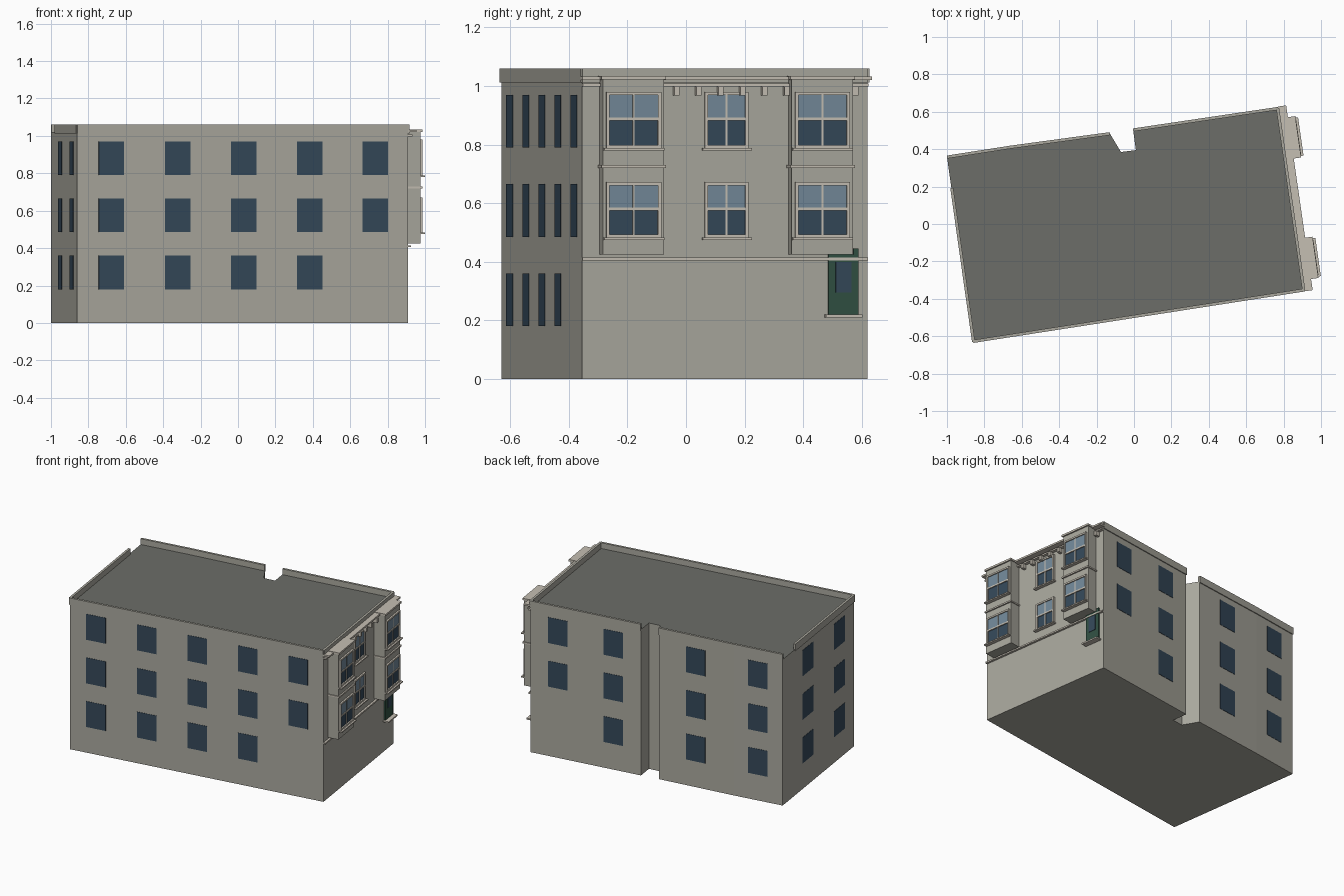
import bpy, bmesh
from mathutils import Vector, Matrix

if "Cube" in bpy.data.objects:
    bpy.data.objects.remove(bpy.data.objects["Cube"])


def mat(name, *rgb):
    m = bpy.data.materials.new(name)
    m.diffuse_color = (*rgb, 1)
    m.use_nodes = True
    m.node_tree.nodes["Principled BSDF"].inputs["Base Color"].default_value = m.diffuse_color
    return m


WALL = mat("wall", 0.40, 0.39, 0.34)
TRIM = mat("trim", 0.56, 0.52, 0.45)
ROOF = mat("roof", 0.15, 0.155, 0.14)
DARK = mat("dark_glass", 0.035, 0.065, 0.10)
LIGHT = mat("light_glass", 0.17, 0.25, 0.32)
GREEN = mat("door_green", 0.03, 0.08, 0.055)

# footprint, counter-clockwise
FL, FR, BR, BL = (-0.86, -0.63), (0.91, -0.355), (0.77, 0.62), (-1.0, 0.36)
N1, N2, N3, N4 = (-0.005, 0.505), (0.01, 0.395), (-0.07, 0.385), (-0.13, 0.485)
BEND = (-0.66, 0.413)


def finish(name, bm, *mats):
    bmesh.ops.recalc_face_normals(bm, faces=bm.faces)
    me = bpy.data.meshes.new(name)
    bm.to_mesh(me)
    bm.free()
    for m in mats:
        me.materials.append(m)
    ob = bpy.data.objects.new(name, me)
    bpy.context.collection.objects.link(ob)
    return ob


def wall_matrix(a, b):
    """Local frame of a wall: x along it, y outwards, z up."""
    d = (Vector(b) - Vector(a)).normalized()
    return Matrix(((d.x, d.y, 0, a[0]), (d.y, -d.x, 0, a[1]), (0, 0, 1, 0), (0, 0, 0, 1)))


def boxes(name, frame, items, material):
    """items: (s0, s1, p0, p1, z0, z1) in the wall frame, joined to one mesh."""
    bm = bmesh.new()
    for s0, s1, p0, p1, z0, z1 in items:
        m = Matrix.Translation(((s0 + s1) / 2, (p0 + p1) / 2, (z0 + z1) / 2))
        m = m @ Matrix.Diagonal((s1 - s0, p1 - p0, z1 - z0, 1))
        bmesh.ops.create_cube(bm, size=1, matrix=frame @ m)
    return finish(name, bm, material)


# main block with roof
bm = bmesh.new()
base = bm.faces.new([bm.verts.new((x, y, 0)) for x, y in (FL, FR, BR, N1, N2, N3, N4, BEND, BL)])
ext = bmesh.ops.extrude_face_region(bm, geom=[base], use_keep_orig=True)
bmesh.ops.translate(bm, vec=(0, 0, 1.02), verts=[v for v in ext["geom"] if isinstance(v, bmesh.types.BMVert)])
for f in bm.faces:
    f.material_index = int(f.calc_center_median().z > 1.0)
finish("main_block", bm, WALL, ROOF)

# parapets along the outer edges (left one stops short of the back corner)
gap = tuple(Vector(BL).lerp(Vector(FL), 0.17))
for name, a, b in (("front", FL, FR), ("facade", FR, BR), ("back_right", BR, N1),
                   ("back_middle", N4, BEND), ("back_left", BEND, BL), ("left", gap, FL)):
    L = (Vector(b) - Vector(a)).length
    boxes(name + "_parapet", wall_matrix(a, b), [(0, L, -0.01, 0.006, 1.012, 1.06)], WALL)

# plain windows on the front, left and back walls
ROWS = ((0.18, 0.36), (0.485, 0.665), (0.79, 0.97))


def plain_windows(name, a, b, columns, width=0.137):
    L = (Vector(b) - Vector(a)).length
    items = []
    for t, first_row in columns:
        for z0, z1 in ROWS[first_row:]:
            items.append((t * L - width / 2, t * L + width / 2, -0.004, 0.002, z0, z1))
    boxes(name, wall_matrix(a, b), items, DARK)


plain_windows("front_windows", FL, FR, [((c + 0.86) / 1.77, int(c > 0.6)) for c in (-0.677, -0.322, 0.03, 0.383, 0.733)])
plain_windows("left_windows", BL, FL, [(0.35, 0), (0.79, 0)], 0.15)
plain_windows("back_right_windows", BR, N1, [(0.25, 1), (0.75, 0)])
plain_windows("back_middle_windows", N4, BEND, [(0.49, 0)])
plain_windows("back_left_windows", BEND, BL, [(0.49, 0)])

# facade details, in the frame of the right-hand wall
F = wall_matrix(FR, BR)
L = (Vector(BR) - Vector(FR)).length
BAYS = ((0.061, 0.272), (0.712, 0.923))
P = 0.075

boxes("belt_course", F, [(0, L, 0, 0.015, 0.405, 0.415)], TRIM)
boxes("cornice", F, [(-0.005, L + 0.008, 0, 0.045, 1.02, 1.032), (0, L, 0, 0.022, 0.998, 1.008)], TRIM)
boxes("cornice_brackets", F, [(s - 0.009, s + 0.009, 0, 0.03, 0.967, 0.998)
                              for s in [0.323 + 0.076 * i for i in range(6)] + [0.94]], TRIM)
boxes("bay_walls", F, [(a, b, 0, P, z0, z1) for a, b in BAYS for z0, z1 in ((0.425, 0.72), (0.73, 1.022))], WALL)
boxes("bay_mouldings", F, [(a - 0.006, b + 0.006, 0, P + 0.01, z0, z1)
                           for a, b in BAYS for z0, z1 in ((0.72, 0.73), (1.022, 1.035))], TRIM)


def sash_window(name, s0, s1, p, z0, z1):
    c, m, t = (s0 + s1) / 2, (z0 + z1) / 2 + 0.003, 0.011
    boxes(name + "_frame", F, [
        (s0, s0 + t, p, p + 0.012, z0, z1), (s1 - t, s1, p, p + 0.012, z0, z1),
        (s0, s1, p, p + 0.012, z1 - t, z1), (s0, s1, p, p + 0.012, z0, z0 + t),
        (s0, s1, p, p + 0.01, m - 0.005, m + 0.005),
        (c - 0.003, c + 0.003, p, p + 0.008, z0, z1),
        (s0 - 0.009, s1 + 0.009, p, p + 0.024, z0 - 0.008, z0)], TRIM)
    boxes(name + "_upper_glass", F, [(s0 + t, s1 - t, p, p + 0.005, m, z1 - t)], LIGHT)
    boxes(name + "_lower_glass", F, [(s0 + t, s1 - t, p, p + 0.003, z0 + t, m)], DARK)


for floor, z0, z1 in (("first_floor", 0.483, 0.672), ("second_floor", 0.788, 0.98)):
    sash_window(floor + "_front_bay_window", 0.072, 0.261, P, z0, z1)
    sash_window(floor + "_middle_window", 0.422, 0.573, 0, z0, z1)
    sash_window(floor + "_back_bay_window", 0.723, 0.912, P, z0, z1)

# entrance
boxes("door", F, [(0.848, 0.952, 0, 0.012, 0.22, 0.425), (0.934, 0.952, 0, 0.012, 0.425, 0.445)], GREEN)
boxes("door_glass", F, [(0.873, 0.928, 0.01, 0.015, 0.295, 0.4)], DARK)
boxes("door_step", F, [(0.836, 0.962, 0, 0.04, 0.21, 0.22)], TRIM)
